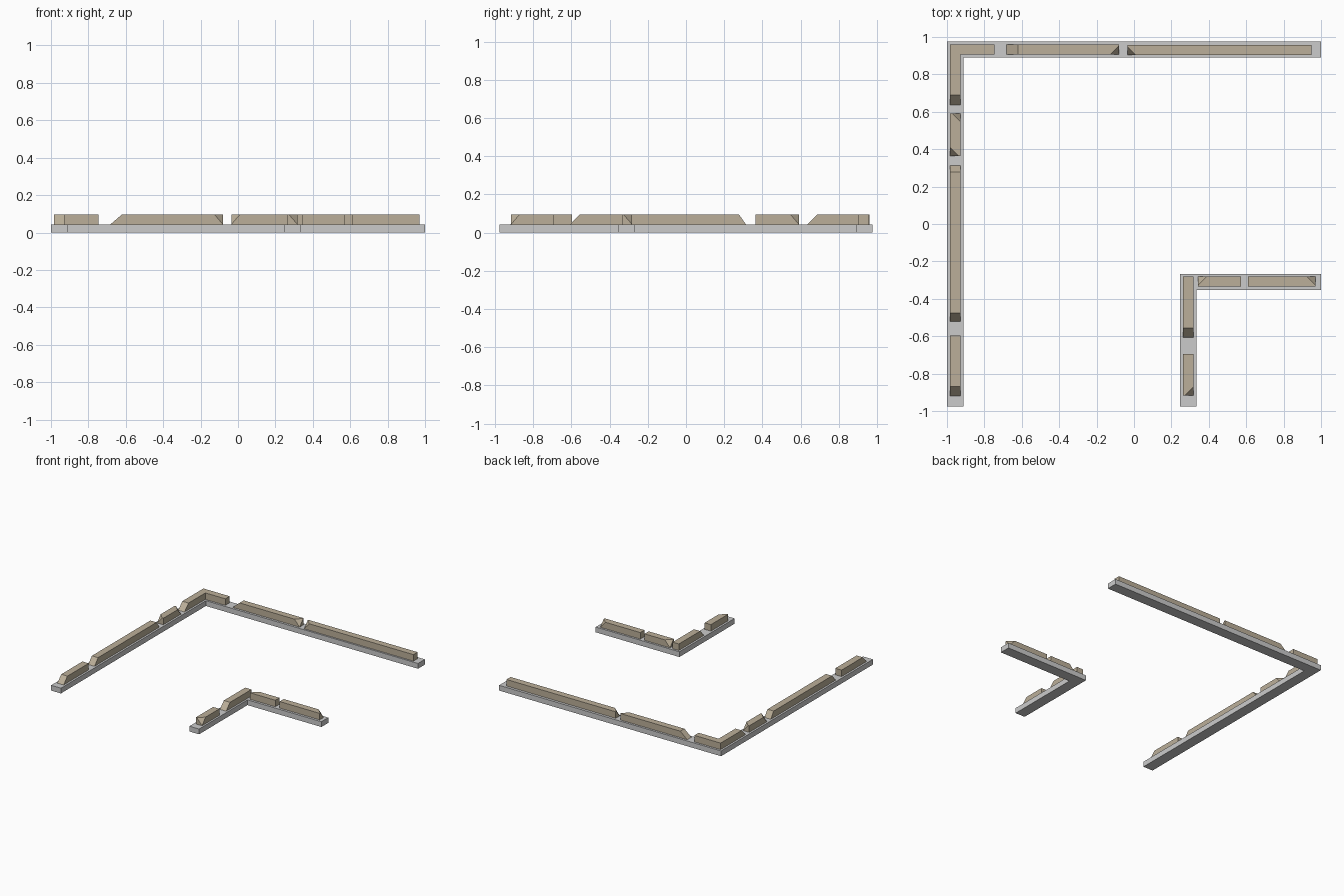
import bpy, bmesh

if "Cube" in bpy.data.objects:
    bpy.data.objects.remove(bpy.data.objects["Cube"])

BASE_Z, TOP_Z, CUT = 0.043, 0.096, 0.046

stone = bpy.data.materials.new("sandstone")
stone.diffuse_color = (0.50, 0.43, 0.32, 1)
stone.use_nodes = True
stone.node_tree.nodes["Principled BSDF"].inputs["Base Color"].default_value = stone.diffuse_color


def finish(name, bm, mat=None):
    bmesh.ops.recalc_face_normals(bm, faces=bm.faces)
    mesh = bpy.data.meshes.new(name)
    bm.to_mesh(mesh)
    bm.free()
    obj = bpy.data.objects.new(name, mesh)
    bpy.context.collection.objects.link(obj)
    if mat:
        mesh.materials.append(mat)
    return obj


def prism(outline, z0, z1):
    bm = bmesh.new()
    face = bm.faces.new([bm.verts.new((x, y, z0)) for x, y in outline])
    ext = bmesh.ops.extrude_face_region(bm, geom=[face], use_keep_orig=True)
    top = [v for v in ext["geom"] if isinstance(v, bmesh.types.BMVert)]
    for v in top:
        v.co.z = z1
    return bm, top


def l_outline(x0, x1, y0, y1, wx, wy):
    return [(x0, y0), (x0 + wx, y0), (x0 + wx, y1 - wy),
            (x1, y1 - wy), (x1, y1), (x0, y1)]


def wall(name, x0, x1, y0, y1, slopes=None, corners=()):
    """Straight wall: slopes = {end: run}, corners = broken top corners (sx, sy)."""
    s = slopes or {}
    tx = (x0 + s.get("-x", 0), x1 - s.get("+x", 0))
    ty = (y0 + s.get("-y", 0), y1 - s.get("+y", 0))
    pts = [(x, y, BASE_Z) for x in (x0, x1) for y in (y0, y1)]
    for i, sx in enumerate((-1, 1)):
        for j, sy in enumerate((-1, 1)):
            x, y = tx[i], ty[j]
            if (sx, sy) in corners:
                pts += [(x - sx * CUT, y, TOP_Z), (x, y - sy * CUT, TOP_Z)]
            else:
                pts.append((x, y, TOP_Z))
    bm = bmesh.new()
    for p in pts:
        bm.verts.new(p)
    bmesh.ops.convex_hull(bm, input=bm.verts)
    bmesh.ops.dissolve_limit(bm, angle_limit=0.01, verts=bm.verts, edges=bm.edges)
    finish(name, bm, stone)


# Grey L-shaped footings
finish("large_footing", prism(l_outline(-1, 1, -0.977, 0.977, 0.088, 0.088), 0, BASE_Z)[0])
finish("small_footing", prism(l_outline(0.246, 1, -0.977, -0.266, 0.087, 0.088), 0, BASE_Z)[0])

# Large corner wall, sloping at its front end
bm, top = prism(l_outline(-0.984, -0.747, 0.636, 0.96, 0.056, 0.055), BASE_Z, TOP_Z)
for v in top:
    if v.co.y < 0.65:
        v.co.y += 0.053
finish("large_corner_wall", bm, stone)

# Large ruin, left side
LX = (-0.984, -0.928)
wall("left_wall_short", *LX, 0.364, 0.592, corners=[(1, 1), (-1, -1)])
wall("left_wall_long", *LX, -0.522, 0.314, {"+y": 0.037, "-y": 0.046})
wall("left_wall_front", *LX, -0.92, -0.597, {"-y": 0.05})

# Large ruin, back side
wall("back_wall_middle", -0.683, -0.08, 0.907, 0.96, {"-x": 0.062}, [(1, -1)])
wall("back_wall_right", -0.036, 0.949, 0.903, 0.956, corners=[(-1, -1)])

# Small ruin
SX, SY = (0.262, 0.318), (-0.335, -0.282)
wall("small_corner_wall", *SX, -0.607, -0.282, {"-y": 0.05})
wall("small_front_wall", *SX, -0.917, -0.694, corners=[(1, -1)])
wall("small_back_wall", 0.342, 0.571, *SY, corners=[(-1, 1)])
wall("small_right_wall", 0.609, 0.97, *SY, corners=[(1, 1)])
